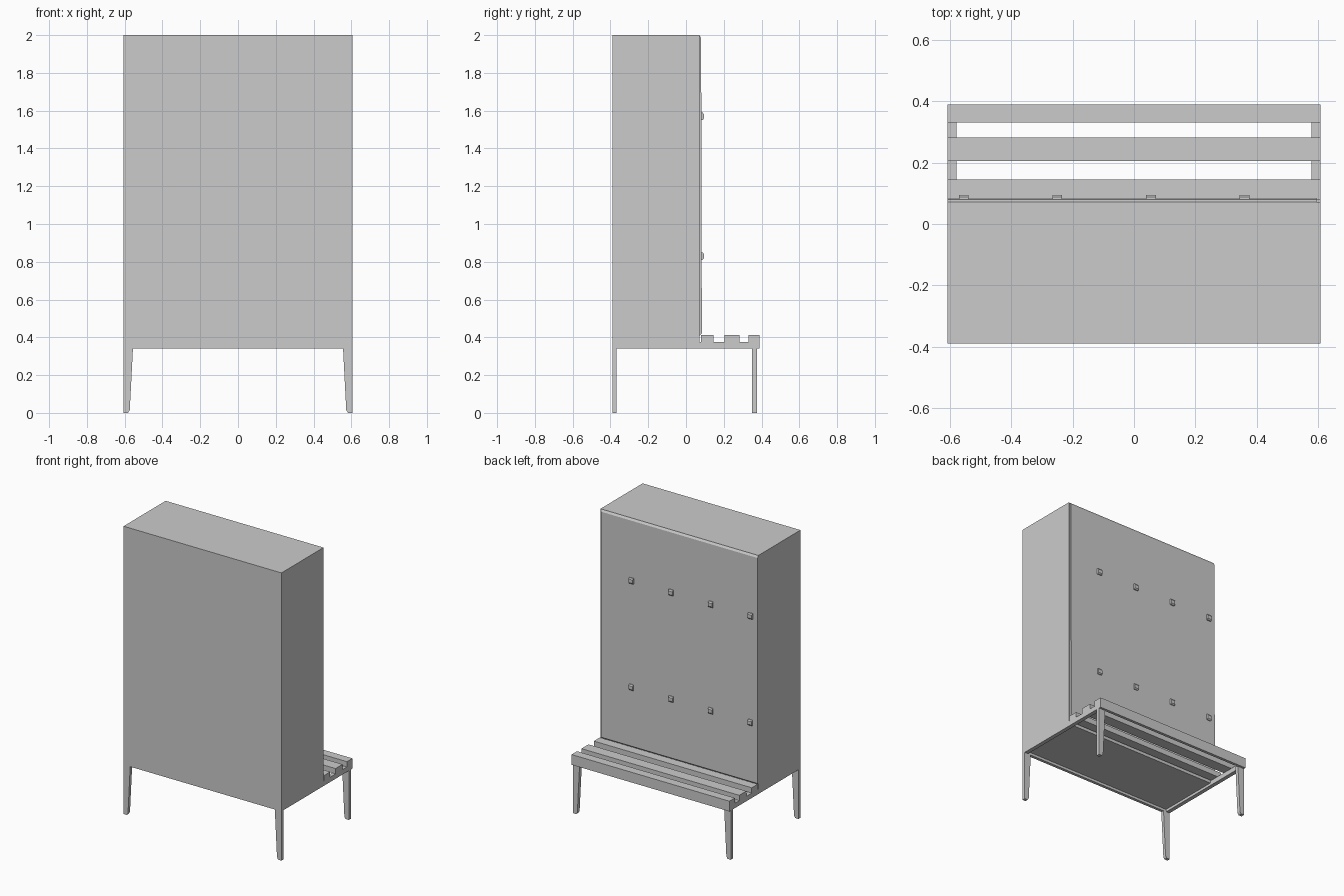
import bpy, bmesh

if "Cube" in bpy.data.objects:
    bpy.data.objects.remove(bpy.data.objects["Cube"])

grey = bpy.data.materials.new("light_grey")
grey.diffuse_color = (0.6, 0.6, 0.6, 1)
grey.use_nodes = True
grey.node_tree.nodes["Principled BSDF"].inputs["Base Color"].default_value = grey.diffuse_color


def finish(name, bm):
    bmesh.ops.recalc_face_normals(bm, faces=bm.faces)
    mesh = bpy.data.meshes.new(name)
    bm.to_mesh(mesh)
    bm.free()
    mesh.materials.append(grey)
    obj = bpy.data.objects.new(name, mesh)
    bpy.context.collection.objects.link(obj)
    return obj


def box(name, x, y, z):
    """Box given by its (min, max) range on each axis."""
    bm = bmesh.new()
    bmesh.ops.create_cube(bm, size=1)
    for v in bm.verts:
        v.co = [r[0] if c < 0 else r[1] for c, r in zip(v.co, (x, y, z))]
    return finish(name, bm)


def extrude(name, profile, axis, lo, hi):
    """Prism from a 2D profile, extruded along x (axis 0) or y (axis 1)."""
    bm = bmesh.new()
    rings = []
    for t in (lo, hi):
        pts = [(t, a, b) if axis == 0 else (a, t, b) for a, b in profile]
        rings.append([bm.verts.new(p) for p in pts])
    n = len(profile)
    bm.faces.new(rings[0])
    bm.faces.new(rings[1])
    for i in range(n):
        j = (i + 1) % n
        bm.faces.new((rings[0][i], rings[0][j], rings[1][j], rings[1][i]))
    return finish(name, bm)


W = 0.607   # half width
F = -0.39   # front
B = 0.39    # back of the bench

# Cabinet with a thin back panel and bevelled top edge
box("cabinet", (-W, W), (F, 0.072), (0.36, 2.0))
extrude("back_panel", [(0.072, 0.41), (0.084, 0.42), (0.080, 1.985), (0.072, 1.997)],
        0, -W, W - 0.012)

# Bench slats
for i, (y0, y1) in enumerate([(0.08, 0.145), (0.205, 0.282), (0.33, B)]):
    box(f"bench_slat_{i + 1}", (-W, W), (y0, y1), (0.375, 0.413))

# Base frame
box("front_rail", (-W, W), (F, F + 0.02), (0.342, 0.385))
box("back_rail", (-W, W), (B - 0.02, B), (0.342, 0.376))

for side, s in (("left", -1), ("right", 1)):
    rail = sorted((s * W, s * (W - 0.028)))
    box(f"{side}_rail", rail, (F, B), (0.342, 0.376))
    # Legs tapering from the outer corner towards the floor
    profile = [(s * W, 0.35), (s * W, 0.0), (s * 0.582, 0.0),
               (s * 0.573, 0.015), (s * 0.556, 0.345), (s * 0.556, 0.35)]
    extrude(f"{side}_front_leg", profile, 1, F, F + 0.022)
    extrude(f"{side}_back_leg", profile, 1, 0.35, 0.375)

# Coat hooks in two rows: a plate with a small upturned tip
for row, z in enumerate((0.83, 1.57)):
    for col in range(4):
        x = -0.555 + 0.305 * col
        profile = [(0.08, z + 0.02), (0.088, z + 0.02), (0.094, z + 0.012),
                   (0.094, z - 0.012), (0.088, z - 0.02), (0.08, z - 0.02)]
        extrude(f"coat_hook_{row + 1}_{col + 1}", profile, 0, x - 0.016, x + 0.016)
